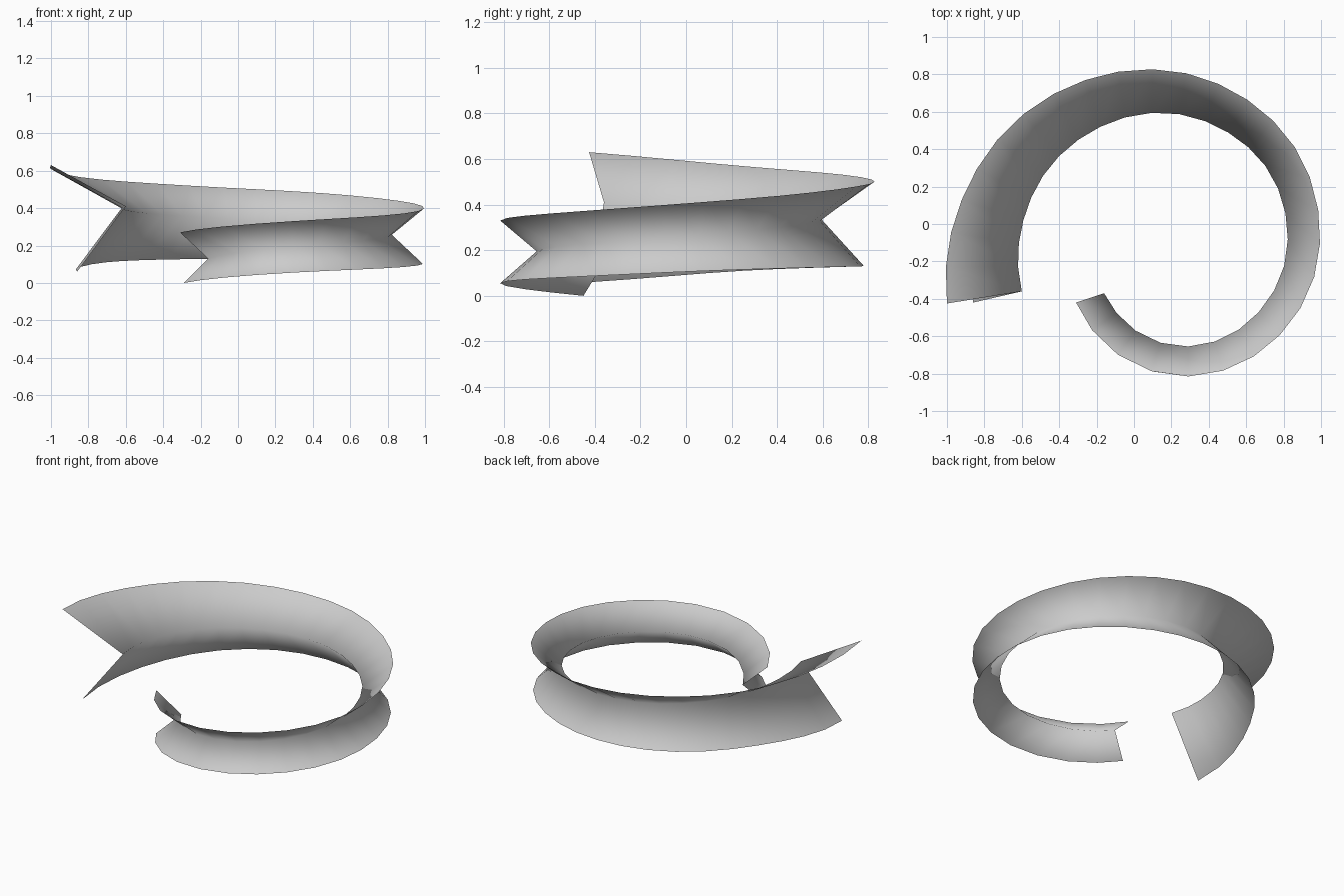
import bpy
import math
from mathutils import Vector

cube = bpy.data.objects.get("Cube")
if cube:
    bpy.data.objects.remove(cube, do_unlink=True)

CENTRE = Vector((0.1, 0.0))
STEPS = 4  # rings between neighbouring stations

# Guide points of the three rails, from the low end to the high end
upper_rail = [(-.31, -.42, .27), (.29, -.815, .33), (.89, -.45, .372), (.94, .25, .425),
              (.45, .75, .48), (-.26, .77, .52), (-.84, .295, .565), (-1, -.425, .63)]
crease_rail = [(-.16, -.37, .13), (.29, -.655, .195), (.75, -.355, .235), (.77, .19, .28),
               (.38, .55, .32), (-.18, .52, .35), (-.55, .14, .38), (-.6, -.36, .41)]
lower_rail = [(-.29, -.45, 0), (.29, -.815, .055), (.885, -.45, .085), (.935, .24, .115),
              (.44, .715, .128), (-.22, .72, .128), (-.71, .25, .11), (-.86, -.42, .06)]


def to_polar(points):
    """Turn points into (angle, radius, height) with a steadily growing angle."""
    result, last = [], -math.pi
    for x, y, z in points:
        offset = Vector((x, y)) - CENTRE
        angle = math.atan2(offset.y, offset.x)
        while angle < last:
            angle += math.tau
        last = angle
        result.append(Vector((angle, offset.length, z)))
    return result


def spiral(points):
    """Smooth spiral through the points, sampled ring by ring."""
    p = to_polar(points)
    p = [p[0] * 2 - p[1]] + p + [p[-1] * 2 - p[-2]]
    samples = []
    for a, b, c, d in zip(p, p[1:], p[2:], p[3:]):
        for i in range(STEPS):
            t = i / STEPS
            samples.append(b + (c - a) * (t / 2)
                           + (a * 2 - b * 5 + c * 4 - d) * (t * t / 2)
                           + (b * 3 - a - c * 3 + d) * (t ** 3 / 2))
    samples.append(p[-2])
    return [(CENTRE.x + r * math.cos(angle), CENTRE.y + r * math.sin(angle), z)
            for angle, r, z in samples]


# Open V-shaped band joining the rails
rails = [spiral(points) for points in (upper_rail, crease_rail, lower_rail)]
count = len(rails[0])
verts = [point for rail in rails for point in rail]
faces = []
for row in range(len(rails) - 1):
    for i in range(count - 1):
        k = row * count + i
        faces.append((k, k + count, k + count + 1, k + 1))

mesh = bpy.data.meshes.new("spiral_band")
mesh.from_pydata(verts, [], faces)
mesh.update()
for face in mesh.polygons:
    face.use_smooth = True
band = bpy.data.objects.new("spiral_band", mesh)
bpy.context.collection.objects.link(band)

# Plain grey finish
grey = bpy.data.materials.new("light_grey")
grey.use_nodes = True
colour = (0.6, 0.6, 0.6, 1)
grey.diffuse_color = colour
grey.node_tree.nodes["Principled BSDF"].inputs["Base Color"].default_value = colour
mesh.materials.append(grey)
